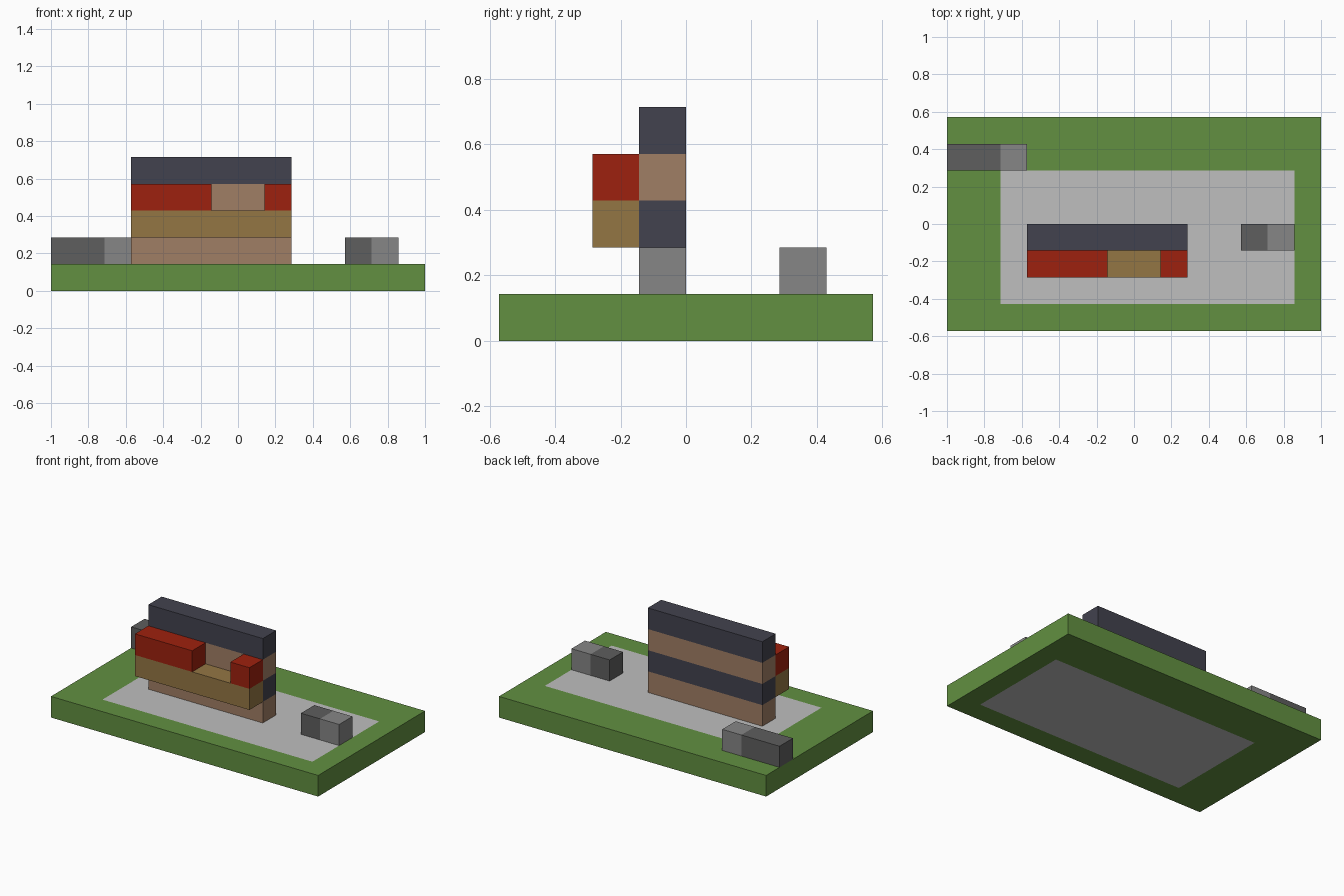
import bpy
import bmesh
from mathutils import Vector

old = bpy.data.objects.get("Cube")
if old:
    bpy.data.objects.remove(old, do_unlink=True)

UNIT = 1 / 7  # everything sits on a block grid, the slab is 14 blocks long


def material(name, *srgb):
    linear = [((c / 255 + 0.055) / 1.055) ** 2.4 for c in srgb] + [1]
    mat = bpy.data.materials.new(name)
    mat.use_nodes = True
    mat.diffuse_color = linear
    bsdf = mat.node_tree.nodes["Principled BSDF"]
    bsdf.inputs["Base Color"].default_value = linear
    bsdf.inputs["Roughness"].default_value = 0.9
    return mat


GRASS = material("grass green", 98, 144, 65)
PAVING = material("paving grey", 191, 191, 191)
SLATE = material("slate", 66, 66, 78)
CLAY = material("clay brown", 160, 126, 101)
OCHRE = material("ochre wood", 148, 118, 68)
RED = material("brick red", 158, 33, 14)
DARK_STONE = material("dark stone", 94, 94, 94)
LIGHT_STONE = material("light stone", 134, 134, 134)


def block(name, low, high, mats, cuts=(), rule=None):
    """Box between two grid corners, cut at (axis, position), coloured by rule."""
    low, high = Vector(low), Vector(high)
    bm = bmesh.new()
    bmesh.ops.create_cube(bm, size=1)
    for v in bm.verts:
        v.co = (low + high) / 2 + v.co * (high - low)
    for axis, position in cuts:
        normal = Vector((0, 0, 0))
        normal[axis] = 1
        bmesh.ops.bisect_plane(bm, geom=bm.verts[:] + bm.edges[:] + bm.faces[:],
                               plane_co=normal * position, plane_no=normal)
    bm.normal_update()
    if rule:
        for f in bm.faces:
            f.material_index = int(rule(f.calc_center_median(), f.normal))
    bmesh.ops.scale(bm, vec=(UNIT,) * 3, verts=bm.verts)
    mesh = bpy.data.meshes.new(name)
    bm.to_mesh(mesh)
    bm.free()
    for mat in mats:
        mesh.materials.append(mat)
    obj = bpy.data.objects.new(name, mesh)
    bpy.context.collection.objects.link(obj)
    return obj


# Ground slab with a paved rectangle showing on top and underside
block("ground_slab", (-7, -4, 0), (7, 4, 1), (GRASS, PAVING),
      cuts=((0, -5), (0, 6), (1, -3), (1, 2)),
      rule=lambda c, n: abs(n.z) > 0.5 and -5 < c.x < 6 and -3 < c.y < 2)

# Wall of alternating courses, with a cut at each course line
block("striped_wall", (-4, -1, 1), (2, 0, 5), (CLAY, SLATE),
      cuts=[(2, z) for z in (2, 3, 4)],
      rule=lambda c, n: c.z > 4.9 or (c.z > 1.01 and int(c.z) % 2 == 0))

# Overhanging ledge and the two blocks on it
block("front_ledge", (-4, -2, 2), (2, -1, 3), [OCHRE])
block("long_ledge_block", (-4, -2, 3), (-1, -1, 4), [RED])
block("short_ledge_block", (1, -2, 3), (2, -1, 4), [RED])

# Two-tone stones
for name, x0, split, x1, y in (("back_stone", -7, -5, -4, 2),
                               ("side_stone", 4, 5, 6, -1)):
    block(name, (x0, y, 1), (x1, y + 1, 2), (DARK_STONE, LIGHT_STONE),
          cuts=[(0, split)], rule=lambda c, n: c.x > split)
